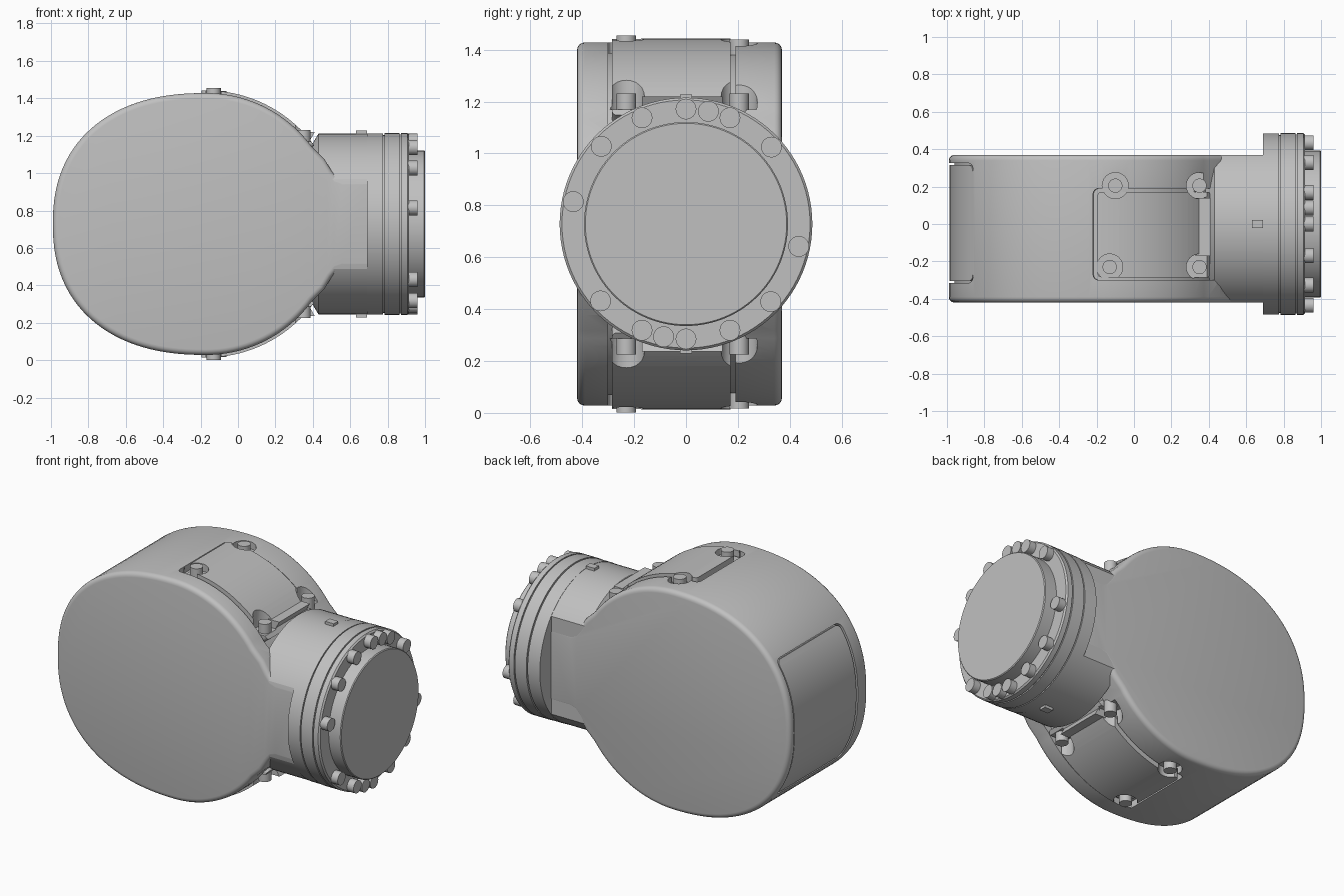
import bpy, bmesh
from math import sin, cos, radians, pi
from mathutils import Matrix, Vector

old = bpy.data.objects.get("Cube")
if old:
    bpy.data.objects.remove(old, do_unlink=True)

grey = bpy.data.materials.new("machine_grey")
grey.use_nodes = True
grey.diffuse_color = (0.53, 0.53, 0.53, 1)
grey.node_tree.nodes["Principled BSDF"].inputs["Base Color"].default_value = grey.diffuse_color

MID = 0.728            # height of the shared axis
CX = -0.17             # centre of the round housing
FRONT, BACK = -0.42, 0.37


def finish(bm, name):
    bmesh.ops.recalc_face_normals(bm, faces=bm.faces)
    mesh = bpy.data.meshes.new(name)
    bm.to_mesh(mesh)
    bm.free()
    mesh.materials.append(grey)
    ob = bpy.data.objects.new(name, mesh)
    bpy.context.collection.objects.link(ob)
    return ob


def activate(ob):
    bpy.ops.object.select_all(action='DESELECT')
    ob.select_set(True)
    bpy.context.view_layer.objects.active = ob


def cut(ob, cutter):
    activate(ob)
    mod = ob.modifiers.new("cut", 'BOOLEAN')
    mod.operation, mod.solver, mod.object = 'DIFFERENCE', 'EXACT', cutter
    bpy.ops.object.modifier_apply(modifier=mod.name)


def prism(name, points, y0, y1, rim=0.0, corner=0.0):
    """Extrude an xz outline along y, rounding its rims or end corners."""
    bm = bmesh.new()
    face = bm.faces.new([bm.verts.new((x, y0, z)) for x, z in points])
    out = bmesh.ops.extrude_face_region(bm, geom=[face])
    bmesh.ops.translate(bm, vec=(0, y1 - y0, 0),
                        verts=[v for v in out["geom"] if isinstance(v, bmesh.types.BMVert)])
    if rim:
        edges = [e for e in bm.edges if abs(e.verts[0].co.y - e.verts[1].co.y) < 1e-5]
        bmesh.ops.bevel(bm, geom=edges, offset=rim, segments=4, profile=0.5, affect='EDGES')
    if corner:
        half = len(points) // 2
        ends = [(points[half - 1], points[half]), (points[-1], points[0])]

        def radial(e):
            a, b = e.verts[0].co, e.verts[1].co
            return any((a.xz - Vector(p)).length + (b.xz - Vector(q)).length < 1e-4 or
                       (a.xz - Vector(q)).length + (b.xz - Vector(p)).length < 1e-4
                       for p, q in ends)
        bmesh.ops.bevel(bm, geom=[e for e in bm.edges if radial(e)], offset=corner,
                        segments=4, profile=0.5, affect='EDGES')
    return finish(bm, name)


def lathe(name, profile, steps=96):
    """Revolve (x, radius) points about the output axis."""
    bm = bmesh.new()
    rings = [[bm.verts.new((x, r * sin(2 * pi * i / steps), MID + r * cos(2 * pi * i / steps)))
              for i in range(steps)] for x, r in profile]
    for a, b in zip(rings, rings[1:]):
        for i in range(steps):
            j = (i + 1) % steps
            bm.faces.new((a[i], a[j], b[j], b[i]))
    bm.faces.new(rings[0])
    bm.faces.new(rings[-1])
    return finish(bm, name)


def rod(name, centre, radius, length, axis='Z'):
    bm = bmesh.new()
    turn = Matrix.Rotation(pi / 2, 4, 'Y') if axis == 'X' else Matrix()
    bmesh.ops.create_cone(bm, cap_ends=True, segments=24, radius1=radius, radius2=radius,
                          depth=length, matrix=Matrix.Translation(centre) @ turn)
    return finish(bm, name)


def rim_point(deg, off=0.0):
    """Point on the housing outline: circle at right, fuller oval at left."""
    c, s = cos(radians(deg)), sin(radians(deg))
    a, n = (0.70, 2) if c > 0 else (0.82, 2.3)
    r = ((abs(c) / a) ** n + (abs(s) / 0.70) ** n) ** (-1 / n) + off
    return CX + r * c, MID + r * s


def arc_slab(name, d0, d1, low, high, y0, y1, corner=0.0):
    degs = [d0 + (d1 - d0) * i / 24 for i in range(25)]
    pts = [rim_point(d, high) for d in degs] + [rim_point(d, low) for d in reversed(degs)]
    return prism(name, pts, y0, y1, corner=corner)


# Housing with a blended neck
upper = [(0.72, 0.24), (0.56, 0.24), (0.53, 0.25), (0.50, 0.285), (0.46, 0.35)]
outline = [(x, MID + h) for x, h in upper]
outline += [rim_point(d) for d in range(36, 325, 3)]
outline += [(x, MID - h) for x, h in reversed(upper)]
housing = prism("housing", outline, FRONT, BACK, rim=0.03)
parts = [housing]
cutters = []

# End panel set into a narrow groove
pocket = arc_slab("panel_pocket", 148, 212, -0.03, 0.06, -0.315, 0.325, 0.04)
cut(housing, pocket)
cutters.append(pocket)
parts.append(arc_slab("end_panel", 148.6, 211.4, -0.05, -0.004, -0.305, 0.315, 0.035))

# Access covers above and below, with notched bolt corners
BOLTS = [(-0.10, 0.205, 1.44), (0.35, 0.205, 1.23), (-0.13, -0.23, 1.455), (0.35, -0.23, 1.23)]
for side, label in ((1, "top"), (-1, "bottom")):
    pocket = arc_slab(label + "_pocket", side * 27, side * 94, -0.04, 0.08, -0.30, 0.19, 0.03)
    cut(housing, pocket)
    cutters.append(pocket)
    cover = arc_slab(label + "_cover", side * 36, side * 92, -0.06, 0.014, -0.285, 0.172, 0.02)
    lip = prism(label + "_cover_lip", [(x, MID + side * h) for x, h in
                ((0.33, 0.49), (0.41, 0.492), (0.37, 0.42), (0.33, 0.42))], -0.17, 0.14)
    for x, y, z in BOLTS:
        h = z - MID
        notch = rod("notch", (x, y, MID + side * (h + 0.03)), 0.07, 0.18)
        cut(housing, notch)
        cut(cover, notch)
        cutters.append(notch)
        parts.append(rod(label + "_cover_bolt", (x, y, MID + side * (h - 0.05)), 0.038, 0.10))
    parts += [cover, lip]

# Round neck, trimmed flat at front and back
neck = lathe("neck", [(0.38, 0.40), (0.43, 0.483), (0.70, 0.483)])
bm = bmesh.new()
bm.from_mesh(neck.data)
for y, n in ((FRONT + 0.001, -1), (BACK - 0.001, 1)):
    res = bmesh.ops.bisect_plane(bm, geom=bm.verts[:] + bm.edges[:] + bm.faces[:],
                                 plane_co=(0, y, 0), plane_no=(0, n, 0), clear_outer=True)
    rim = [e for e in res["geom_cut"] if isinstance(e, bmesh.types.BMEdge)]
    bmesh.ops.holes_fill(bm, edges=rim, sides=0)
bmesh.ops.recalc_face_normals(bm, faces=bm.faces)
bm.to_mesh(neck.data)
bm.free()
parts.append(neck)

# Stacked flange rings with seams, and the output cap
parts.append(lathe("flange", [
    (0.69, 0.40), (0.69, 0.485), (0.776, 0.485), (0.776, 0.476), (0.784, 0.476),
    (0.784, 0.487), (0.864, 0.487), (0.864, 0.478), (0.872, 0.478), (0.872, 0.487),
    (0.905, 0.487), (0.914, 0.478), (0.914, 0.38)]))
parts.append(lathe("output_cap", [(0.90, 0.393), (0.995, 0.393), (1.0, 0.388)]))

# Flange bolts: one half pattern repeated after a half turn
for half in (0, 180):
    for deg in (0, 11.25, 22.5, 48, 101.25, 132.5, 157.5):
        a = radians(deg + half)
        parts.append(rod("flange_bolt", (0.93, 0.443 * sin(a), MID + 0.443 * cos(a)),
                         0.04, 0.06, 'X'))

# Index tabs on the neck
for side in (1, -1):
    bm = bmesh.new()
    bmesh.ops.create_cube(bm, size=1, matrix=Matrix.Translation((0.66, 0, MID + side * 0.48))
                          @ Matrix.Diagonal((0.06, 0.045, 0.04, 1)))
    parts.append(finish(bm, "index_tab"))

for c in cutters:
    bpy.data.objects.remove(c, do_unlink=True)
for ob in parts:
    activate(ob)
    bpy.ops.object.shade_smooth_by_angle(angle=radians(30))
